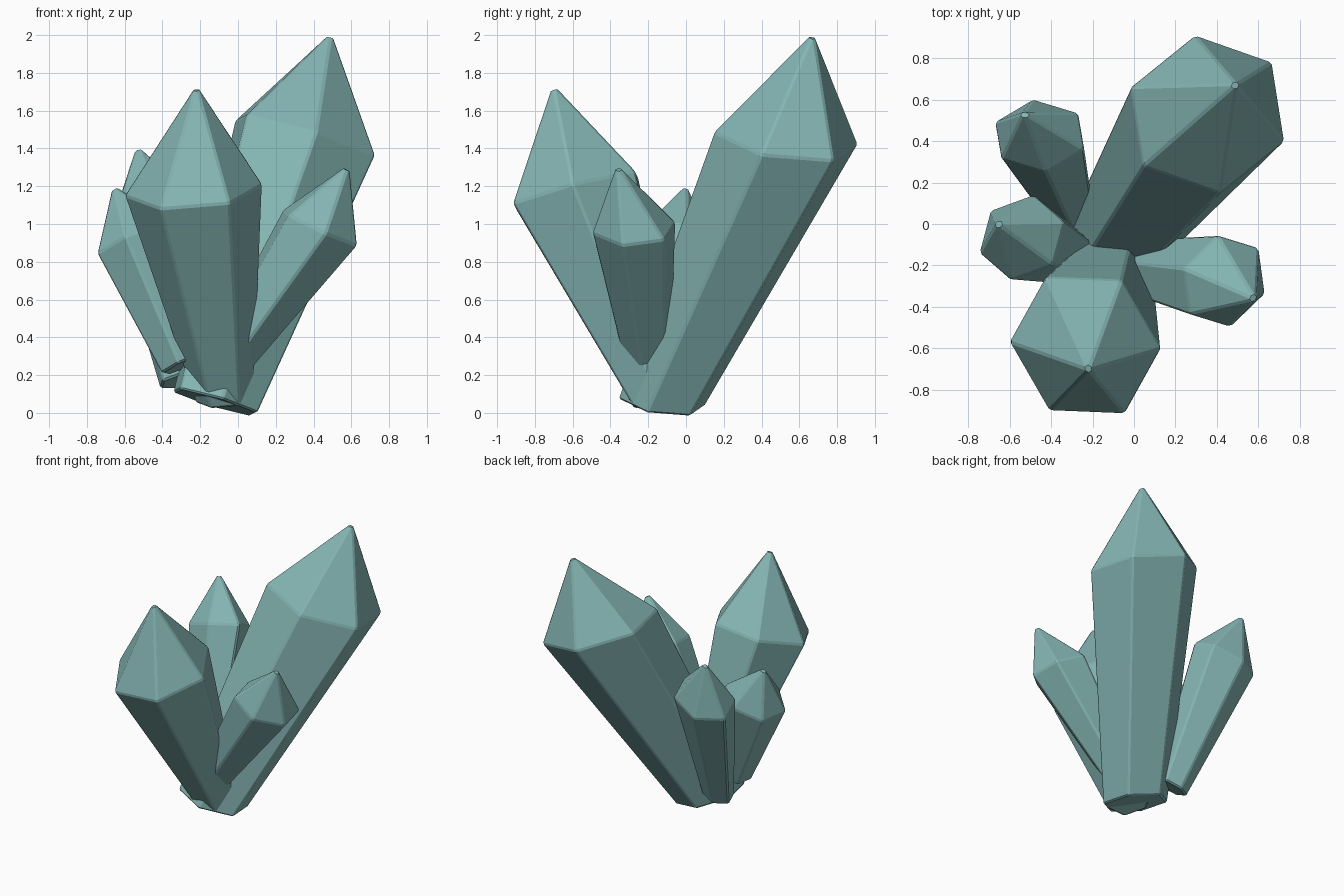
import bpy
import bmesh
from mathutils import Vector as V

if "Cube" in bpy.data.objects:
    bpy.data.objects.remove(bpy.data.objects["Cube"])

mat = bpy.data.materials.new("teal_crystal")
mat.diffuse_color = (0.23, 0.46, 0.45, 1.0)
mat.use_nodes = True
mat.node_tree.nodes["Principled BSDF"].inputs["Base Color"].default_value = mat.diffuse_color


def crystal(name, base, shoulder, tip, a, c, taper):
    """Leaning six-sided crystal; a and c are two corner offsets 120 degrees apart."""
    base, shoulder, tip, a, c = map(V, (base, shoulder, tip, a, c))
    corners = [a, a + c, c, -a, -a - c, -c]
    bm = bmesh.new()
    low = [bm.verts.new(base + k * taper) for k in corners]
    high = [bm.verts.new(shoulder + k) for k in corners]
    apex = bm.verts.new(tip + (tip - shoulder).normalized() * 0.02)
    bm.faces.new(low[::-1])
    for i in range(6):
        j = (i + 1) % 6
        bm.faces.new((low[i], low[j], high[j], high[i]))
        bm.faces.new((high[i], high[j], apex))
    bmesh.ops.recalc_face_normals(bm, faces=bm.faces)
    mesh = bpy.data.meshes.new(name)
    bm.to_mesh(mesh)
    bm.free()
    mesh.materials.append(mat)
    ob = bpy.data.objects.new(name, mesh)
    bpy.context.collection.objects.link(ob)
    # thin chamfer along the crystal edges
    bev = ob.modifiers.new("edge_chamfer", 'BEVEL')
    bev.width = 0.01
    bev.segments = 1
    bev.limit_method = 'ANGLE'
    bev.angle_limit = 0.35


# tall crystal leaning back and right
crystal("tall_crystal", (-0.12, -0.13, 0.055), (0.355, 0.53, 1.455), (0.49, 0.67, 1.995),
        (0.37, -0.13, -0.09), (-0.06, 0.38, -0.03), 0.6)
# broad crystal leaning to the front
crystal("front_crystal", (-0.07, -0.14, 0.065), (-0.235, -0.585, 1.18), (-0.22, -0.70, 1.72),
        (0.365, -0.015, 0.03), (-0.19, 0.33, 0.07), 0.42)
# small crystals around the sides
crystal("right_crystal", (-0.06, -0.20, 0.26), (0.435, -0.275, 0.98), (0.58, -0.36, 1.30),
        (0.195, -0.06, -0.095), (-0.03, 0.22, 0.03), 0.55)
crystal("back_left_crystal", (-0.30, 0.04, 0.17), (-0.455, 0.425, 1.08), (-0.53, 0.53, 1.40),
        (0.185, 0.11, 0.0), (-0.215, 0.065, -0.08), 0.52)
crystal("left_crystal", (-0.28, -0.17, 0.255), (-0.54, -0.065, 0.92), (-0.655, 0.0, 1.19),
        (0.205, 0.075, 0.075), (-0.15, 0.13, -0.09), 0.6)
